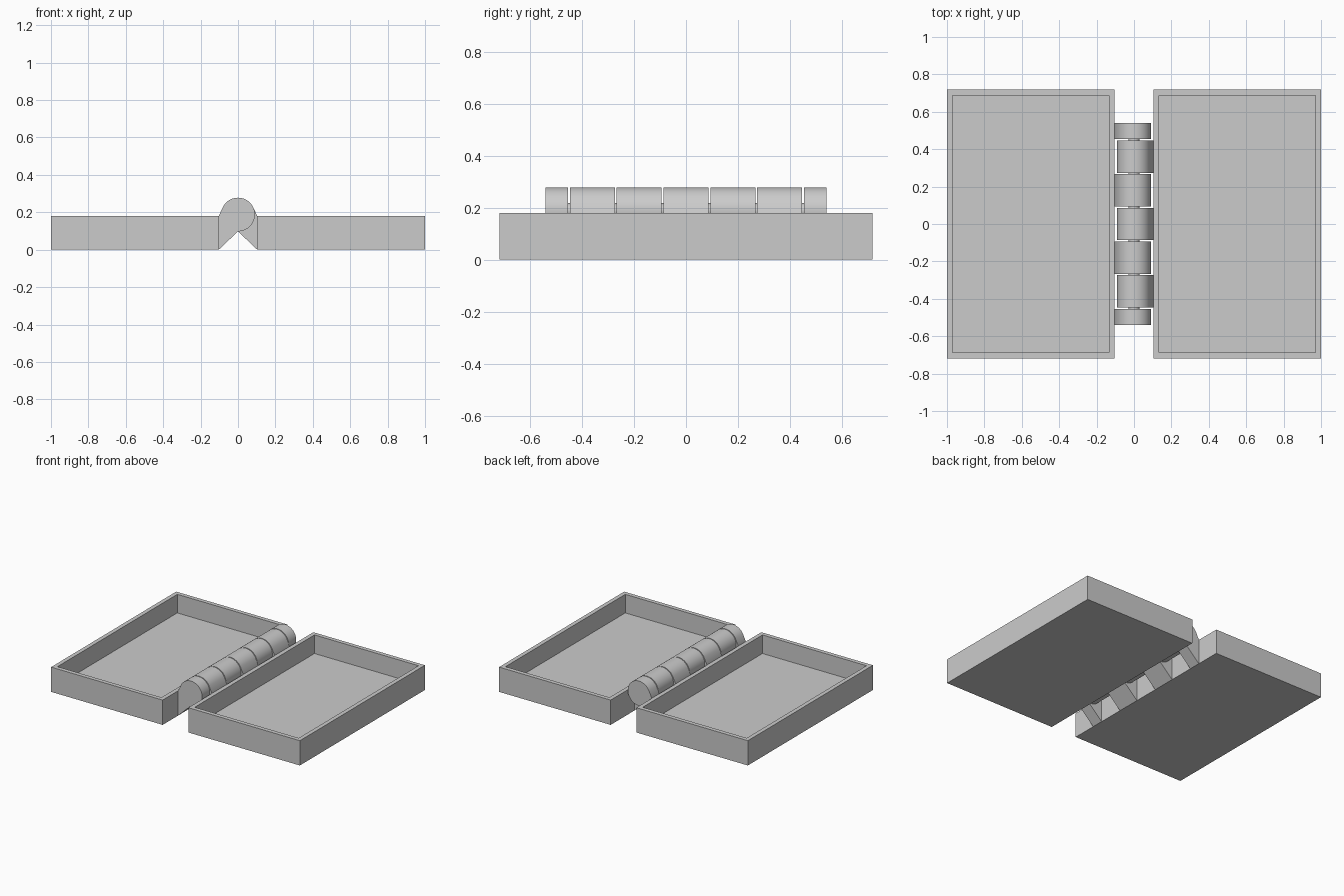
import bpy, bmesh, math

cube = bpy.data.objects.get("Cube")
if cube:
    bpy.data.objects.remove(cube, do_unlink=True)

GREY = (0.6, 0.6, 0.6, 1)
mat = bpy.data.materials.new("plain grey")
mat.use_nodes = True
mat.diffuse_color = GREY
mat.node_tree.nodes["Principled BSDF"].inputs["Base Color"].default_value = GREY

INNER, HALF_Y, HEIGHT = 0.103, 0.718, 0.18
WALL, FLOOR = 0.043, 0.045
RADIUS, AXIS_Z, GAP = 0.09, 0.188, 0.007


def finish(name, bm, smooth=False):
    bmesh.ops.recalc_face_normals(bm, faces=bm.faces)
    mesh = bpy.data.meshes.new(name)
    bm.to_mesh(mesh)
    bm.free()
    mesh.materials.append(mat)
    obj = bpy.data.objects.new(name, mesh)
    bpy.context.collection.objects.link(obj)
    if smooth:
        bpy.ops.object.select_all(action='DESELECT')
        obj.select_set(True)
        bpy.context.view_layer.objects.active = obj
        bpy.ops.object.shade_smooth_by_angle(angle=math.radians(25))
    return obj


def extrude_profile(name, points, y0, y1):
    """Extrude an (x, z) outline along y."""
    bm = bmesh.new()
    face = bm.faces.new([bm.verts.new((x, y0, z)) for x, z in points])
    new = bmesh.ops.extrude_face_region(bm, geom=[face])["geom"]
    verts = [v for v in new if isinstance(v, bmesh.types.BMVert)]
    bmesh.ops.translate(bm, verts=verts, vec=(0, y1 - y0, 0))
    return finish(name, bm, True)


def tray(name, side):
    """Open shallow box with an inset, sunken floor."""
    bm = bmesh.new()
    bmesh.ops.create_cube(bm, size=1)
    bmesh.ops.scale(bm, verts=bm.verts, vec=(1 - INNER, 2 * HALF_Y, HEIGHT))
    bmesh.ops.translate(bm, verts=bm.verts,
                        vec=(side * (1 + INNER) / 2, 0, HEIGHT / 2))
    top = max(bm.faces, key=lambda f: f.calc_center_median().z)
    bmesh.ops.inset_region(bm, faces=[top], thickness=WALL)
    # Sink the inner face to form vertical cavity walls
    new = bmesh.ops.extrude_discrete_faces(bm, faces=[top])["faces"][0]
    bmesh.ops.translate(bm, verts=new.verts, vec=(0, 0, FLOOR - HEIGHT))
    bmesh.ops.remove_doubles(bm, verts=bm.verts, dist=1e-5)
    return finish(name, bm)


def arc(a0, a1, radius, steps):
    for i in range(steps + 1):
        a = math.radians(a0 + (a1 - a0) * i / steps)
        yield radius * math.cos(a), AXIS_Z + radius * math.sin(a)


# Two matching trays
tray("left_tray", 1)
tray("right_tray", -1)

# Knuckles alternate sides, each with a sloped arm down to its tray
outline = list(arc(24, 270, RADIUS, 48)) + [(INNER, 0), (INNER, HEIGHT)]
edges = [-0.54, -0.45, -0.27, -0.09, 0.09, 0.27, 0.45, 0.54]
for i, (y0, y1) in enumerate(zip(edges, edges[1:])):
    side = 1 if i % 2 else -1
    start = y0 + (GAP / 2 if i else 0)
    end = y1 - (GAP / 2 if i < len(edges) - 2 else 0)
    extrude_profile(f"hinge_knuckle_{i + 1}",
                    [(side * x, z) for x, z in outline], start, end)

# Pin hidden inside the knuckles
extrude_profile("hinge_pin", list(arc(0, 345, RADIUS / 3, 23)), -0.5, 0.5)
